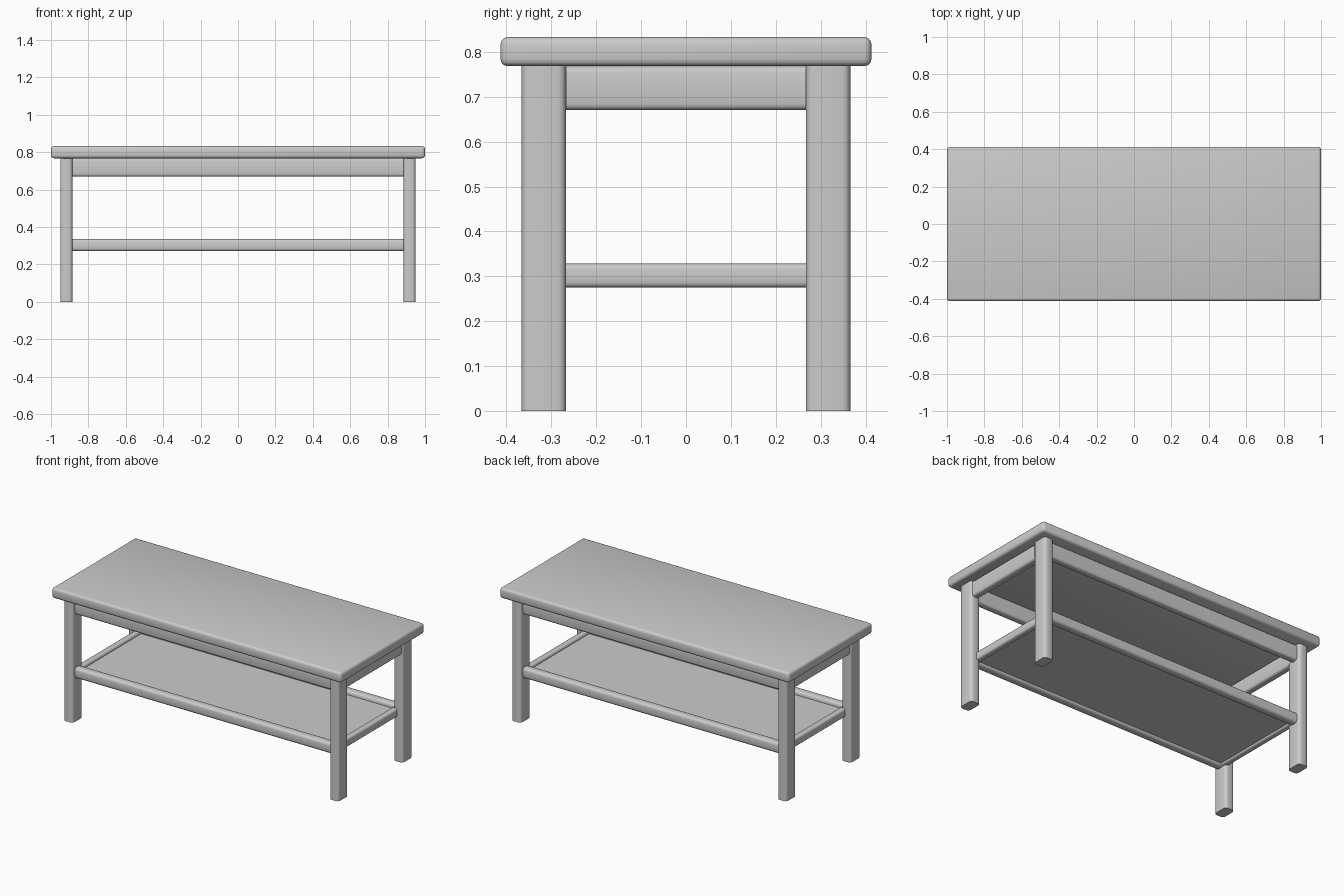
import bpy, bmesh, math

if "Cube" in bpy.data.objects:
    bpy.data.objects.remove(bpy.data.objects["Cube"])


def box(name, lo, hi, bevel=0.0, axis=None, segments=3):
    """Box between two corners; bevels all edges, or only those along one axis."""
    bm = bmesh.new()
    bmesh.ops.create_cube(bm, size=1)
    for v in bm.verts:
        for i in range(3):
            v.co[i] = (lo[i] + hi[i]) / 2 + v.co[i] * (hi[i] - lo[i])
    edges = [e for e in bm.edges if axis is None
             or abs((e.verts[0].co - e.verts[1].co).normalized()[axis]) > 0.9]
    if bevel:
        bmesh.ops.bevel(bm, geom=edges, offset=bevel, segments=segments,
                        profile=0.5, affect='EDGES')
    mesh = bpy.data.meshes.new(name)
    bm.to_mesh(mesh)
    bm.free()
    obj = bpy.data.objects.new(name, mesh)
    bpy.context.collection.objects.link(obj)
    bpy.ops.object.select_all(action='DESELECT')
    obj.select_set(True)
    bpy.context.view_layer.objects.active = obj
    bpy.ops.object.shade_smooth_by_angle(angle=math.radians(40))
    return obj


def mirrored(name, lo, hi, bevel, axis, mirror):
    """Box copied across the chosen centre planes."""
    obj = box(name, lo, hi, bevel, axis)
    mod = obj.modifiers.new("mirror", 'MIRROR')
    mod.use_axis = mirror
    return obj


LEG_X, LEG_Y = 0.885, 0.267   # inner faces of the legs
TOP_Z = 0.768                 # underside of the table top

# Table top with softened edges
box("table_top", (-1, -0.413, TOP_Z), (1, 0.413, 0.833), 0.016)

# Four legs with rounded vertical edges
mirrored("legs", (LEG_X, LEG_Y, 0), (0.95, 0.366, TOP_Z), 0.018, 2,
         (True, True, False))

# Aprons under the top
mirrored("long_aprons", (-LEG_X, 0.297, 0.67), (LEG_X, 0.345, TOP_Z), 0.014, 0,
         (False, True, False))
mirrored("short_aprons", (0.893, -LEG_Y, 0.67), (0.941, LEG_Y, TOP_Z), 0.014, 1,
         (True, False, False))

# Lower rails holding the shelf
mirrored("long_rails", (-LEG_X, 0.291, 0.271), (LEG_X, 0.345, 0.336), 0.016, 0,
         (False, True, False))
mirrored("short_rails", (0.872, -0.295, 0.275), (0.912, 0.295, 0.328), 0.012, 1,
         (True, False, False))

# Recessed shelf panel
box("shelf_panel", (-0.88, -0.3, 0.287), (0.88, 0.3, 0.311))
